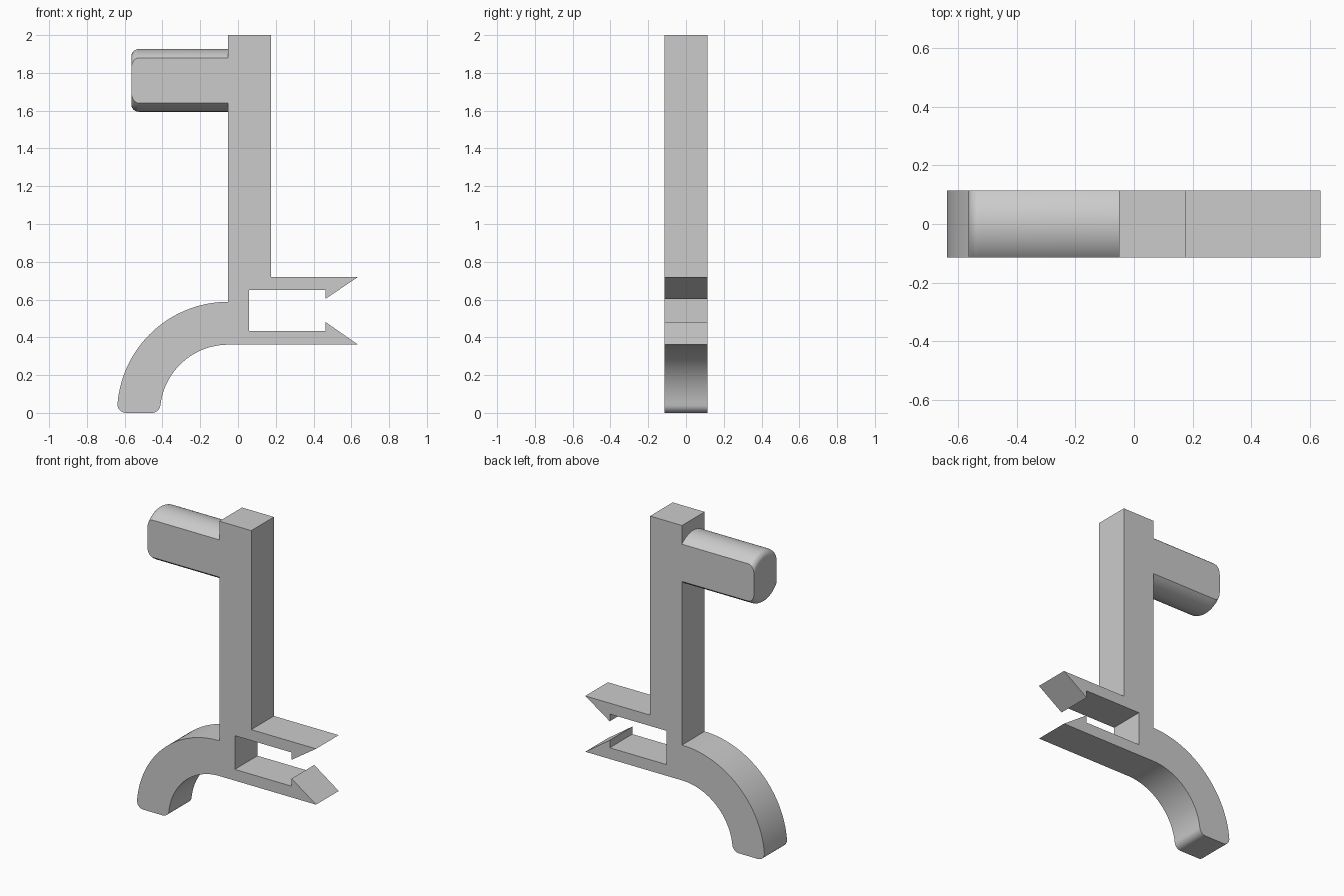
import bpy
import bmesh
from math import sin, cos, asin, acos, sqrt, pi

cube = bpy.data.objects.get("Cube")
if cube:
    bpy.data.objects.remove(cube, do_unlink=True)

HALF = 0.115          # half thickness of the whole part
POST_L, POST_R = -0.052, 0.175

grey = bpy.data.materials.new("light_grey")
grey.use_nodes = True
grey.diffuse_color = (0.6, 0.6, 0.6, 1)
grey.node_tree.nodes["Principled BSDF"].inputs["Base Color"].default_value = (0.6, 0.6, 0.6, 1)


def arc(cx, cz, r, a0, a1, n):
    """Points along an arc, both ends included."""
    steps = [a0 + (a1 - a0) * i / n for i in range(n + 1)]
    return [(cx + r * cos(a), cz + r * sin(a)) for a in steps]


def finish(bm, name):
    bmesh.ops.recalc_face_normals(bm, faces=bm.faces)
    mesh = bpy.data.meshes.new(name)
    bm.to_mesh(mesh)
    bm.free()
    mesh.materials.append(grey)
    obj = bpy.data.objects.new(name, mesh)
    bpy.context.collection.objects.link(obj)
    bpy.ops.object.select_all(action="DESELECT")
    obj.select_set(True)
    bpy.context.view_layer.objects.active = obj
    bpy.ops.object.shade_smooth_by_angle(angle=pi / 6)
    return obj


# Post and clip prongs, going clockwise from the top left
outline = [
    (POST_L, 2.0), (POST_R, 2.0), (POST_R, 0.72), (0.636, 0.72),
    (0.462, 0.603), (0.462, 0.65), (0.058, 0.65), (0.058, 0.433),
    (0.462, 0.433), (0.462, 0.482), (0.636, 0.361),
]

# Curved hook with rounded toe corners
R_OUT, R_IN, F = 0.588, 0.361, 0.045
inner_tilt = asin(F / (R_IN + F))
outer_tilt = asin(F / (R_OUT - F))
inner_x = POST_L - sqrt((R_IN + F) ** 2 - F ** 2)
outer_x = POST_L - sqrt((R_OUT - F) ** 2 - F ** 2)
outline += arc(POST_L, 0, R_IN, pi / 2, pi - inner_tilt, 32)
outline += arc(inner_x, F, F, -inner_tilt, -pi / 2, 8)[1:]
outline += arc(outer_x, F, F, -pi / 2, -pi - outer_tilt, 8)
outline += arc(POST_L, 0, R_OUT, pi - outer_tilt, pi / 2, 32)[1:]

bm = bmesh.new()
face = bm.faces.new([bm.verts.new((x, -HALF, z)) for x, z in outline])
ext = bmesh.ops.extrude_face_region(bm, geom=[face], use_keep_orig=True)
moved = [v for v in ext["geom"] if isinstance(v, bmesh.types.BMVert)]
bmesh.ops.translate(bm, verts=moved, vec=(0, 2 * HALF, 0))
finish(bm, "post_with_hook_and_clip")

# Round peg with flat sides and a rounded end
PEG_Z, PEG_R, PEG_END, ROUND, N = 1.76, 0.166, -0.565, 0.04, 20
profile = [(POST_L, PEG_R)]
profile += arc(PEG_END + ROUND, PEG_R - ROUND, ROUND, pi / 2, pi, 8)
bm = bmesh.new()
rings = []
for x, r in profile:
    a = acos(HALF / r)
    section = arc(0, PEG_Z, r, a, pi - a, N) + arc(0, PEG_Z, r, pi + a, 2 * pi - a, N)
    rings.append([bm.verts.new((x, y, z)) for y, z in section])
count = len(rings[0])
for first, second in zip(rings, rings[1:]):
    for i in range(count):
        j = (i + 1) % count
        bm.faces.new((first[i], first[j], second[j], second[i]))
bm.faces.new(rings[-1])
bm.faces.new(rings[0])
finish(bm, "peg")
